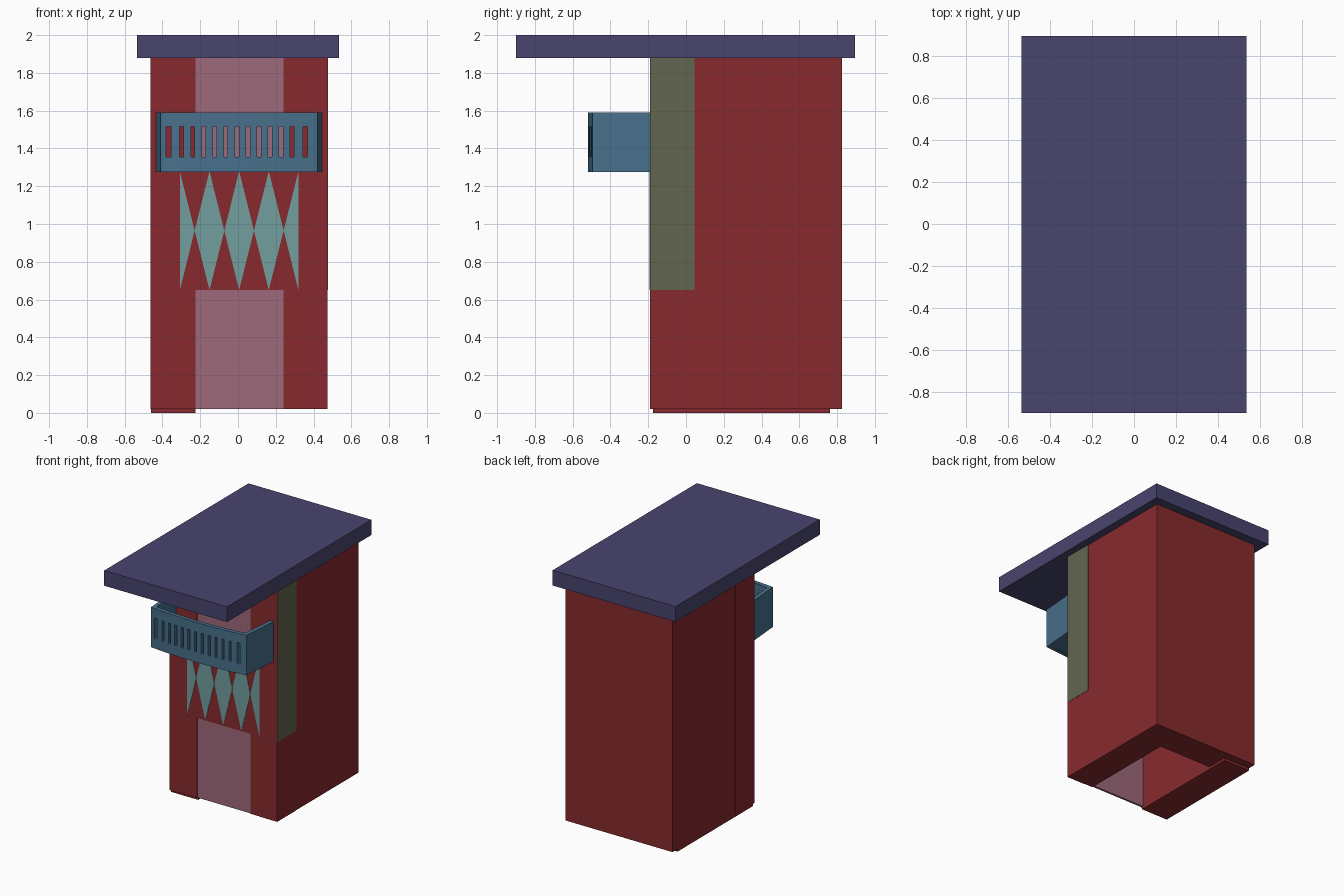
import bpy, bmesh
from mathutils import Matrix, Vector

if "Cube" in bpy.data.objects:
    bpy.data.objects.remove(bpy.data.objects["Cube"])


def material(name, rgb):
    m = bpy.data.materials.new(name)
    m.diffuse_color = [(c / 255) ** 2.2 for c in rgb] + [1]
    m.use_nodes = True
    m.node_tree.nodes["Principled BSDF"].inputs["Base Color"].default_value = m.diffuse_color
    return m


RED = material("red_wall", (134, 46, 49))
NAVY = material("navy_roof", (74, 70, 110))
BLUE = material("blue_balcony", (74, 112, 139))
PINK = material("pink_panel", (156, 104, 122))
TEAL = material("teal_diamonds", (114, 156, 156))
GREEN = material("green_panel", (98, 102, 81))


def finish(name, bm, mat):
    bmesh.ops.recalc_face_normals(bm, faces=bm.faces)
    me = bpy.data.meshes.new(name)
    bm.to_mesh(me)
    bm.free()
    ob = bpy.data.objects.new(name, me)
    bpy.context.collection.objects.link(ob)
    if mat:
        me.materials.append(mat)
    return ob


def add_box(bm, x, y, z):
    size = Vector((x[1] - x[0], y[1] - y[0], z[1] - z[0]))
    mid = Vector((sum(x), sum(y), sum(z))) / 2
    bmesh.ops.create_cube(bm, size=1, matrix=Matrix.Translation(mid) @ Matrix.Diagonal(size).to_4x4())


def box(name, x, y, z, mat):
    bm = bmesh.new()
    add_box(bm, x, y, z)
    return finish(name, bm, mat)


def extrude(bm, pts, offset):
    face = bm.faces.new([bm.verts.new(p) for p in pts])
    res = bmesh.ops.extrude_face_region(bm, geom=[face], use_keep_orig=True)
    verts = [g for g in res["geom"] if isinstance(g, bmesh.types.BMVert)]
    bmesh.ops.translate(bm, verts=verts, vec=offset)


# Roof slab
box("roof", (-0.535, 0.535), (-0.9, 0.895), (1.88, 2.0), NAVY)

# Thick hollow walls, open underneath
box("left_wall", (-0.46, -0.225), (-0.188, 0.59), (0.02, 1.88), RED)
box("right_wall", (0.24, 0.473), (-0.188, 0.59), (0.02, 1.88), RED)
box("back_wall", (-0.46, 0.473), (0.59, 0.825), (0.02, 1.88), RED)
box("left_footing", (-0.46, -0.225), (-0.175, 0.762), (0, 0.02), RED)

# Front corner facings standing slightly proud
box("left_corner_post", (-0.462, -0.308), (-0.191, 0.045), (0.02, 1.88), RED)
box("right_corner_post", (0.32, 0.475), (-0.191, 0.045), (0.02, 1.88), RED)
box("side_panel", (0.4, 0.477), (-0.1905, 0.045), (0.65, 1.88), GREEN).data.materials.append(RED)
# The side panel shows green only on its flank; its front edge stays red and behind the post

# Door panels and the band between them
box("lower_door", (-0.225, 0.24), (-0.182, -0.165), (0.02, 0.66), PINK)
box("upper_door", (-0.225, 0.24), (-0.182, -0.165), (1.27, 1.88), PINK)
box("front_band", (-0.308, 0.32), (-0.189, -0.15), (0.65, 1.28), RED)

# Diamond pattern: three full diamonds, half ones at each end
bm = bmesh.new()
left, right, step = -0.308, 0.32, 0.157
for i in range(5):
    c = left + i * step
    pts = [(c, 0.65), (c + step / 2, 0.965), (c, 1.28), (c - step / 2, 0.965)]
    pts = [p for p in pts if left - 0.01 < p[0] < right + 0.01]
    extrude(bm, [(x, -0.188, z) for x, z in pts], (0, -0.004, 0))
finish("front_diamonds", bm, TEAL)

# Balcony: flared sides and a gently bowed front
CX, N = 0.005, 16


def outline(inset):
    half = 0.415 - inset
    pts = [(CX - 0.44 + inset, -0.185)]
    for i in range(N + 1):
        t = -1 + 2 * i / N
        pts.append((CX + half * t, -0.52 + 0.025 * t * t + inset))
    return pts + [(CX + 0.44 - inset, -0.185)]


bm = bmesh.new()
ring = outline(0) + outline(0.03)[::-1]
extrude(bm, [(x, y, 1.275) for x, y in ring], (0, 0, 0.315))
rail = finish("balcony_railing", bm, BLUE)

# Slots cut through the railing
bm = bmesh.new()
for i in range(-6, 7):
    end = abs(i) == 6
    c = -0.006 + i * 0.0585 + (0.011 * i / 6 if end else 0)
    w = 0.013 if end else 0.01
    add_box(bm, (c - w, c + w), (-0.6, -0.4), (1.355, 1.515))
cutter = finish("slot_cutter", bm, None)
cutter.hide_render = True
mod = rail.modifiers.new("slots", "BOOLEAN")
mod.operation, mod.solver, mod.object = "DIFFERENCE", "EXACT", cutter
bpy.context.view_layer.objects.active = rail
rail.select_set(True)
bpy.ops.object.modifier_apply(modifier=mod.name)
bpy.data.objects.remove(cutter)
bpy.ops.object.shade_smooth_by_angle()

# Balcony floor
bm = bmesh.new()
extrude(bm, [(x, y, 1.276) for x, y in outline(0.02)], (0, 0, 0.034))
finish("balcony_floor", bm, BLUE)
